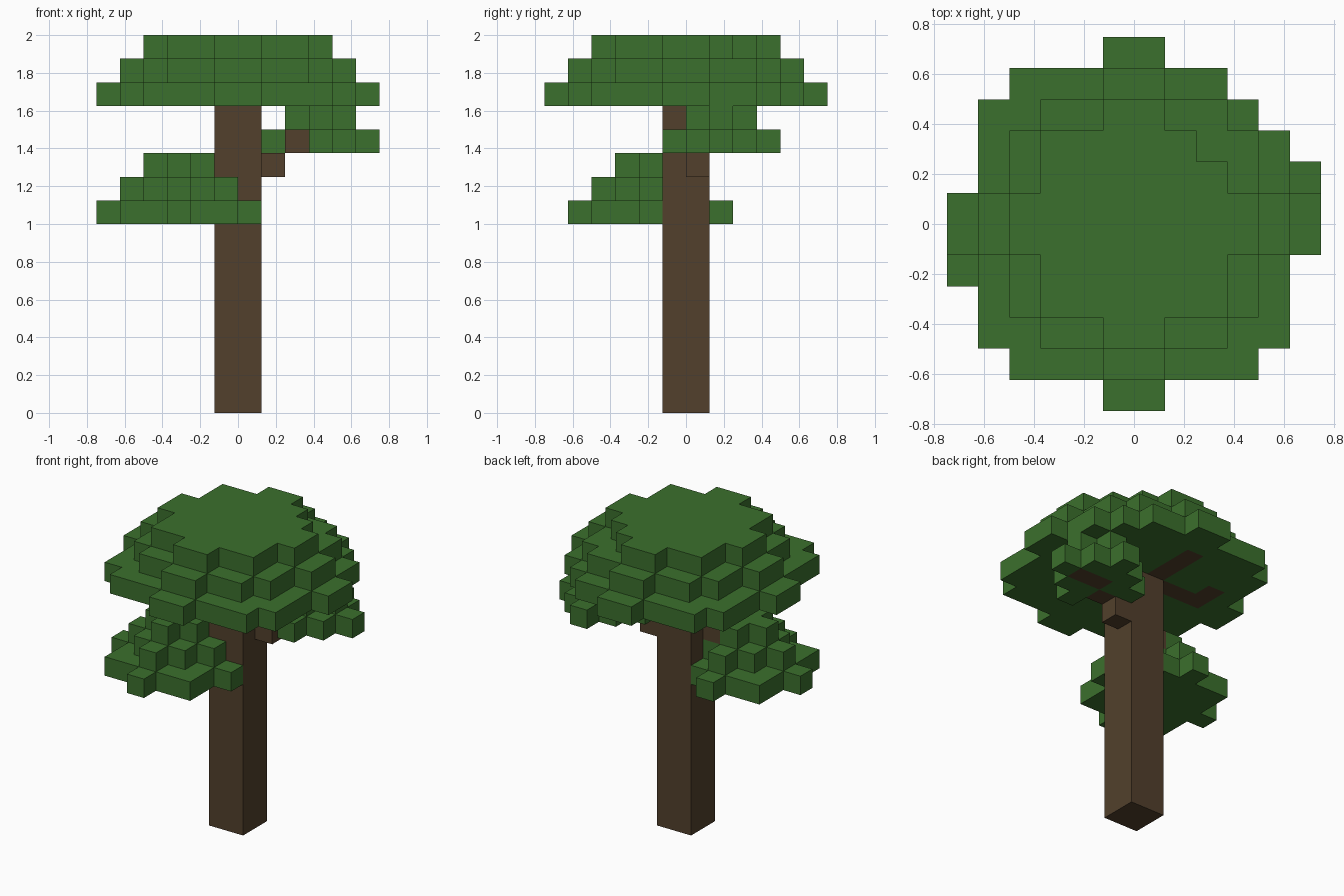
import bpy
import bmesh
from mathutils import Vector

UNIT = 0.125  # edge length of one block

if "Cube" in bpy.data.objects:
    bpy.data.objects.remove(bpy.data.objects["Cube"], do_unlink=True)


def material(name, rgb):
    mat = bpy.data.materials.new(name)
    mat.use_nodes = True
    mat.diffuse_color = (*rgb, 1)
    shader = next(n for n in mat.node_tree.nodes if n.type == "BSDF_PRINCIPLED")
    shader.inputs["Base Color"].default_value = (*rgb, 1)
    shader.inputs["Roughness"].default_value = 0.9
    return mat


bark = material("bark brown", (0.084, 0.051, 0.025))
leaf = material("leaf green", (0.044, 0.162, 0.026))


def disc(cx, cy, z, r):
    """Round layer of blocks centred on one block."""
    span = range(-r, r + 1)
    return {(cx + x, cy + y, z) for x in span for y in span if x * x + y * y <= r * r}


def layer(z, half_widths):
    """Symmetric layer; half_widths run from the middle row outwards."""
    cells = set()
    for row, w in enumerate(half_widths):
        for x in range(-w, w):
            cells |= {(x, row, z), (x, -row - 1, z)}
    return cells


# Wood: trunk and the stepped limbs
trunk = {(x, y, z) for x in (-1, 0) for y in (-1, 0) for z in range(13)}
left_limb = {(1, 0, 10), (2, 0, 11), (3, 1, 11), (4, 1, 11)}
right_limb = {(-2, -1, 10)}
crown_limbs = {(-1, y, 13) for y in (1, 2, 3)}
crown_limbs |= {(x, 0, 13) for x in (-2, -3, -4)} | {(-4, 1, 13)}
wood = trunk | left_limb | right_limb | crown_limbs

# Foliage: wide crown with one clipped corner, and two side clumps
crown = layer(13, [6, 5, 5, 5, 4, 1]) | layer(14, [5, 4, 4, 3, 1]) | layer(15, [4, 3, 3, 1])
crown -= {(4, 3, 13), (3, 4, 13), (2, 2, 15)}
left_clump = disc(3, 1, 11, 2) | disc(3, 1, 12, 1)
right_clump = disc(-3, -2, 8, 3) | disc(-3, -2, 9, 2) | disc(-3, -2, 10, 1)

parts = {
    "trunk": (trunk, bark),
    "left_limb": (left_limb, bark),
    "right_limb": (right_limb, bark),
    "crown_limbs": (crown_limbs, bark),
    "crown_foliage": (crown - wood, leaf),
    "left_foliage": (left_clump - wood, leaf),
    "right_foliage": (right_clump - wood, leaf),
}
occupied = set().union(*(cells for cells, _ in parts.values()))


def build(name, cells, mat):
    """Skin a set of blocks, leaving out faces buried against other blocks."""
    bm = bmesh.new()
    for cell in sorted(cells):
        centre = Vector(cell) + Vector((0.5, 0.5, 0.5))
        for axis in range(3):
            for sign in (-1, 1):
                n = Vector((0, 0, 0))
                n[axis] = sign
                if tuple(int(c + d) for c, d in zip(cell, n)) in occupied:
                    continue
                u = Vector((0, 0, 0))
                u[(axis + 1) % 3] = 0.5
                v = n.cross(u)
                mid = centre + n * 0.5
                corners = (mid - u - v, mid + u - v, mid + u + v, mid - u + v)
                bm.faces.new([bm.verts.new(p * UNIT) for p in corners])
    bmesh.ops.remove_doubles(bm, verts=bm.verts, dist=0.001)
    mesh = bpy.data.meshes.new(name)
    bm.to_mesh(mesh)
    bm.free()
    mesh.materials.append(mat)
    bpy.context.collection.objects.link(bpy.data.objects.new(name, mesh))


for part_name, (part_cells, part_mat) in parts.items():
    build(part_name, part_cells, part_mat)
